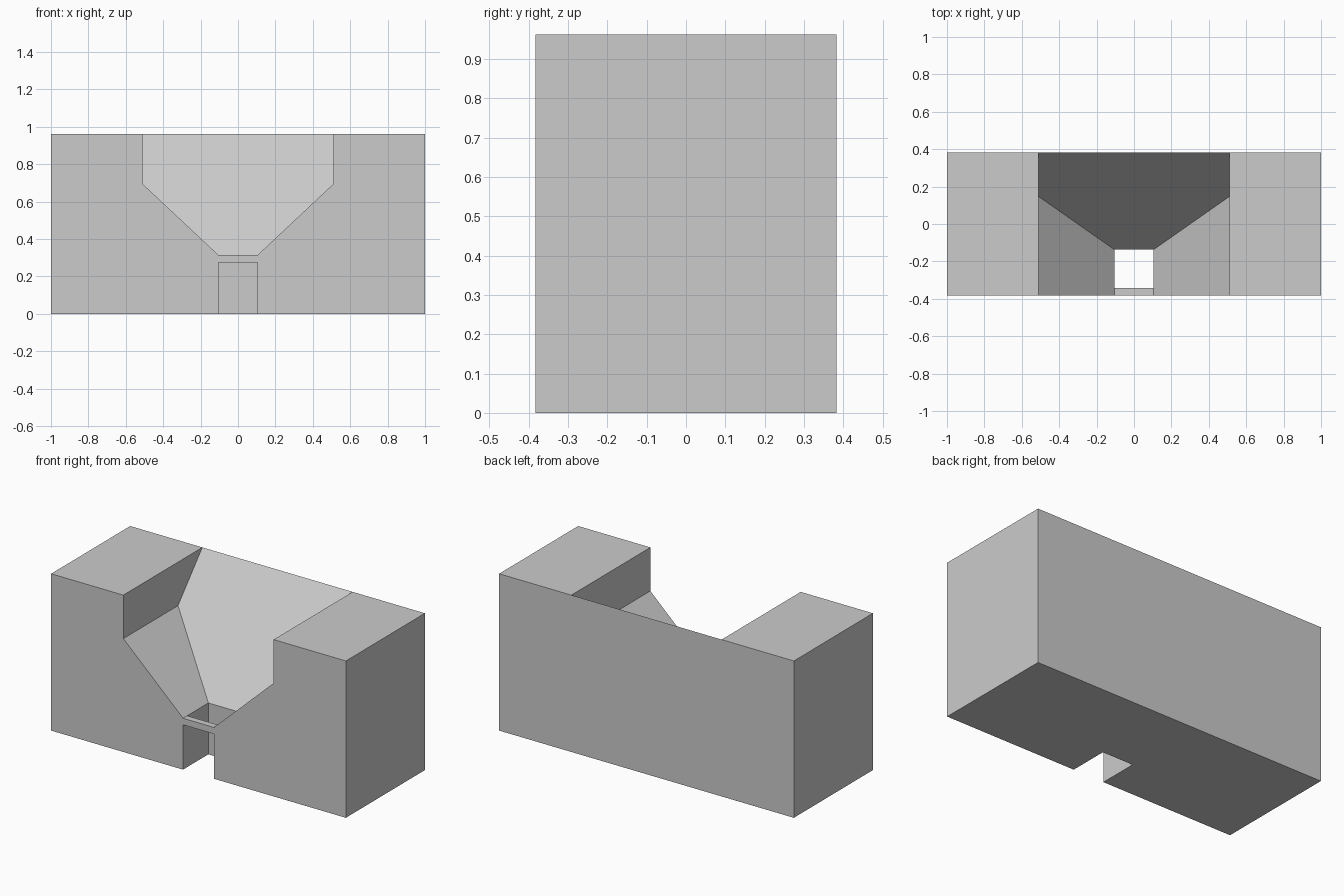
import bpy
import bmesh

old = bpy.data.objects.get("Cube")
if old:
    bpy.data.objects.remove(old, do_unlink=True)

# One flat grey for everything
grey = bpy.data.materials.new("plain_grey")
grey.use_nodes = True
COLOUR = (0.6, 0.6, 0.6, 1)
grey.diffuse_color = COLOUR
grey.node_tree.nodes["Principled BSDF"].inputs["Base Color"].default_value = COLOUR

# Main dimensions
W, D, H = 1.0, 0.383, 0.962          # half width, half depth, height
MOUTH_X, MOUTH_Z, MOUTH_Y = 0.51, 0.695, 0.147
THROAT_X, THROAT_Z, THROAT_Y = 0.105, 0.315, -0.137
BAR = 0.04                           # thickness of the crossbar


def build(name, faces):
    """Make an object from polygons given as corner positions."""
    bm = bmesh.new()
    for corners in faces:
        bm.faces.new([bm.verts.new(c) for c in corners])
    bmesh.ops.remove_doubles(bm, verts=bm.verts[:], dist=0.0005)
    bmesh.ops.recalc_face_normals(bm, faces=bm.faces[:])
    mesh = bpy.data.meshes.new(name)
    bm.to_mesh(mesh)
    bm.free()
    mesh.materials.append(grey)
    obj = bpy.data.objects.new(name, mesh)
    bpy.context.collection.objects.link(obj)
    return obj


# Chute block: corner points for one side, s = +1 or -1
def side_points(s):
    w, m, t = s * W, s * MOUTH_X, s * THROAT_X
    return dict(
        fb=(w, -D, 0), bb=(w, D, 0), ft=(w, -D, H), bt=(w, D, H),
        mouth_ft=(m, -D, H), mouth_bt=(m, D, H),
        mouth_f=(m, -D, MOUTH_Z), mouth_b=(m, MOUTH_Y, MOUTH_Z),
        throat_f=(t, -D, THROAT_Z), throat_b=(t, THROAT_Y, THROAT_Z),
        foot_f=(t, -D, 0), foot_b=(t, THROAT_Y, 0))


# Faces that occur on both sides
SIDE_FACES = [
    "fb bb bt ft",                                   # outer wall
    "ft bt mouth_bt mouth_ft",                       # top
    "fb ft mouth_ft mouth_f throat_f foot_f",        # front
    "mouth_ft mouth_bt mouth_b mouth_f",             # upright mouth wall
    "mouth_f mouth_b throat_b throat_f",             # sloping side
    "throat_f throat_b foot_b foot_f",               # outlet wall
]
# Faces spanning the middle: outline runs up one side, back down the other
SPAN_FACES = [
    "mouth_bt mouth_b throat_b",                     # sloping back
    "throat_b foot_b",                               # outlet back
    "fb bb",                                         # base, replaced below
    "bb bt mouth_bt",                                # rear wall
]

left, right = side_points(1), side_points(-1)
faces = [[p[k] for k in row.split()] for p in (left, right) for row in SIDE_FACES]
for row in SPAN_FACES:
    keys = row.split()
    if row == "fb bb":
        keys = "bb fb foot_f foot_b".split()
    faces.append([left[k] for k in keys] + [right[k] for k in reversed(keys)])
build("chute_block", faces)

# Crossbar over the front of the outlet
bpy.ops.mesh.primitive_cube_add(
    size=1, location=(0, -D + BAR / 2, THROAT_Z - BAR / 2))
bar = bpy.context.object
bar.name = "outlet_crossbar"
bar.scale = (THROAT_X * 2, BAR, BAR)
bar.data.materials.append(grey)
